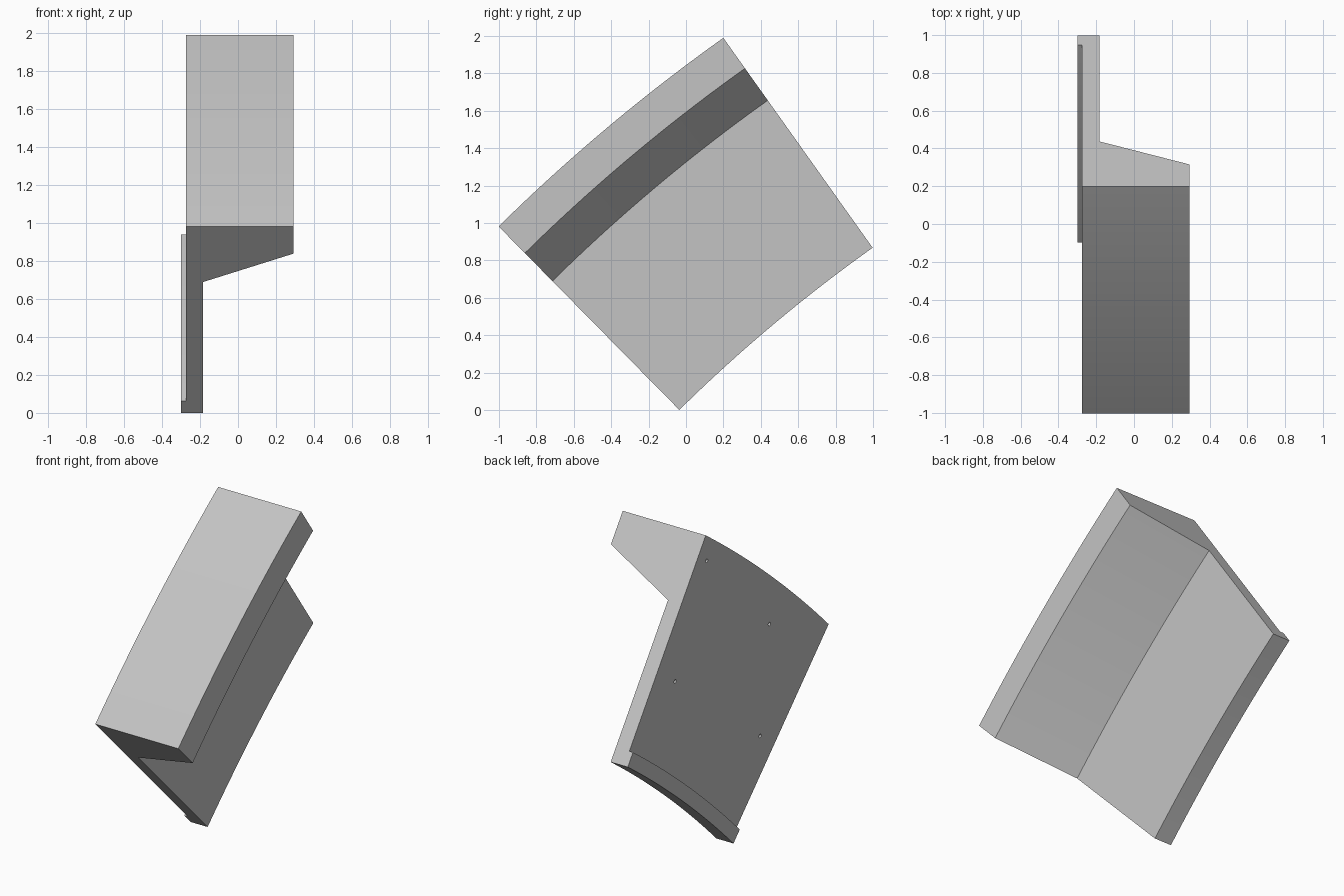
import bpy, bmesh
from math import radians, cos, sin, pi
from mathutils import Vector, Matrix

if "Cube" in bpy.data.objects:
    bpy.data.objects.remove(bpy.data.objects["Cube"], do_unlink=True)

# Arc centre in the side plane; the profile sweeps around an axis along x
CY, CZ = 5.905, -6.03
START, END, STEPS = 125.43, 134.57, 32
R_OUT, R_RIM, R_WEB, R_LIP, R_IN = 9.842, 9.642, 9.432, 8.553, 8.465
X_LIP, X_BACK, X_WEB, X_RIM = -0.30, -0.275, -0.183, 0.293


def on_arc(x, r, deg):
    a = radians(deg)
    return Vector((x, CY + r * cos(a), CZ + r * sin(a)))


def make_object(name, bm):
    bmesh.ops.recalc_face_normals(bm, faces=bm.faces[:])
    mesh = bpy.data.meshes.new(name)
    bm.to_mesh(mesh)
    bm.free()
    obj = bpy.data.objects.new(name, mesh)
    bpy.context.collection.objects.link(obj)
    return obj


# Material
grey = bpy.data.materials.new("light grey")
grey.use_nodes = True
grey.diffuse_color = (0.55, 0.55, 0.55, 1)
grey.node_tree.nodes["Principled BSDF"].inputs["Base Color"].default_value = grey.diffuse_color

# Curved segment: flange, sloped underside, web and foot lip in one profile
profile = [(X_BACK, R_OUT), (X_RIM, R_OUT), (X_RIM, R_RIM), (X_WEB, R_WEB),
           (X_WEB, R_IN), (X_LIP, R_IN), (X_LIP, R_LIP), (X_BACK, R_LIP)]
bm = bmesh.new()
rings = []
for i in range(STEPS + 1):
    deg = START + (END - START) * i / STEPS
    rings.append([bm.verts.new(on_arc(x, r, deg)) for x, r in profile])
n = len(profile)
for a, b in zip(rings, rings[1:]):
    for j in range(n):
        k = (j + 1) % n
        bm.faces.new((a[j], a[k], b[k], b[j]))
bm.faces.new(rings[0])
bm.faces.new(rings[-1])
segment = make_object("curved_flanged_segment", bm)
segment.data.materials.append(grey)

# Small blind fixing holes in the back face
bm = bmesh.new()
for r, deg in [(9.717, 126.03), (9.61, 131.17), (9.028, 126.79), (9.063, 133.49)]:
    place = Matrix.Translation(on_arc(X_BACK, r, deg)) @ Matrix.Rotation(pi / 2, 4, 'Y')
    bmesh.ops.create_cone(bm, cap_ends=True, segments=12, radius1=0.011,
                          radius2=0.011, depth=0.1, matrix=place)
cutter = make_object("hole_cutter", bm)
cutter.data.materials.append(grey)
cutter.hide_render = True
cutter.hide_set(True)
cut = segment.modifiers.new("holes", 'BOOLEAN')
cut.operation = 'DIFFERENCE'
cut.solver = 'EXACT'
cut.object = cutter

# Apply the cut, then shade smooth with sharp edges kept
bpy.ops.object.select_all(action='DESELECT')
segment.select_set(True)
bpy.context.view_layer.objects.active = segment
bpy.ops.object.modifier_apply(modifier=cut.name)
bpy.data.objects.remove(cutter, do_unlink=True)
bpy.ops.object.shade_smooth_by_angle(angle=radians(20))
